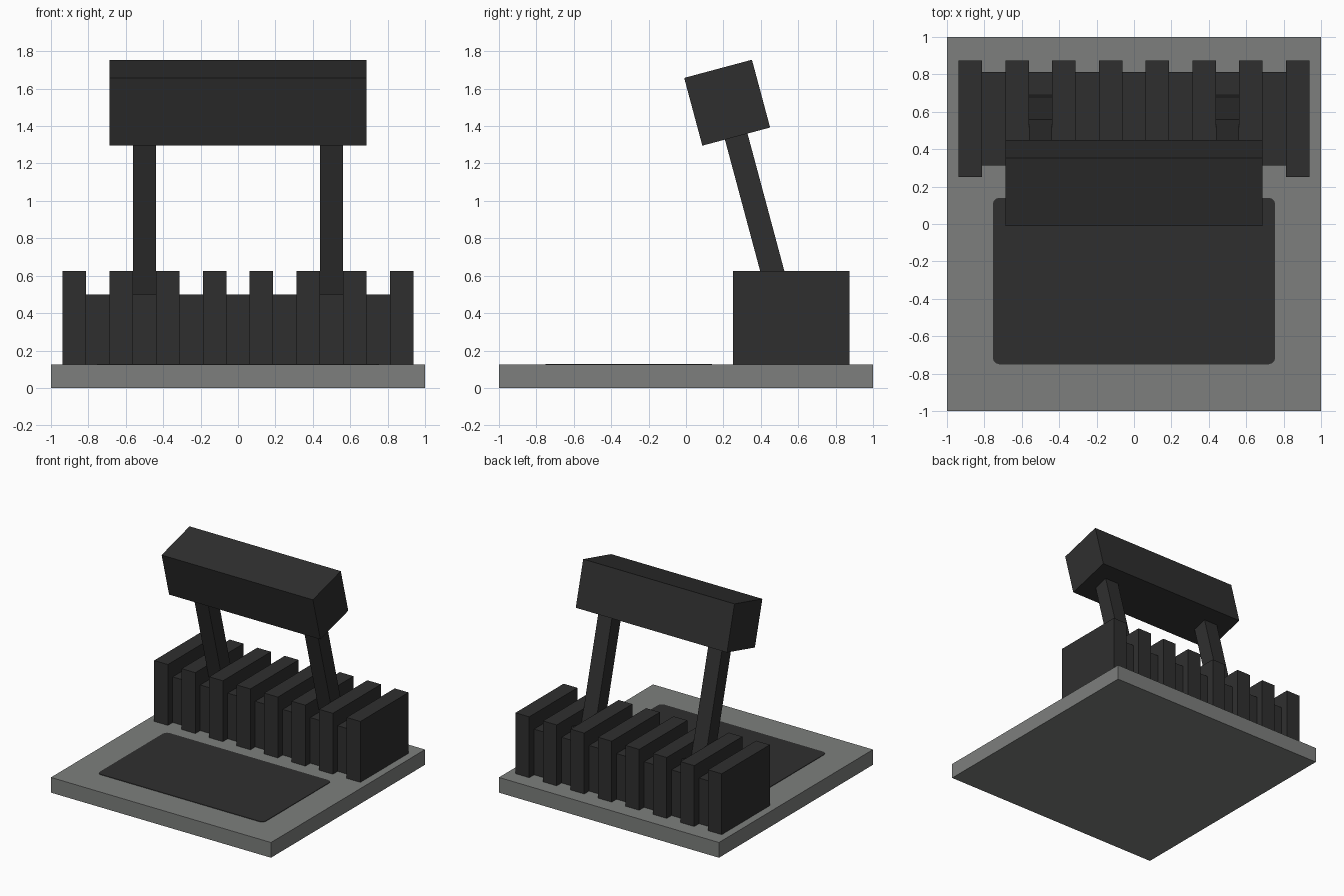
import bpy, bmesh, math
from mathutils import Matrix, Vector

if "Cube" in bpy.data.objects:
    bpy.data.objects.remove(bpy.data.objects["Cube"])


def material(name, rgb):
    m = bpy.data.materials.new(name)
    m.diffuse_color = (*rgb, 1)
    m.use_nodes = True
    m.node_tree.nodes["Principled BSDF"].inputs["Base Color"].default_value = m.diffuse_color
    return m


GREY = material("stone grey", (0.205, 0.212, 0.205))
DARK = material("charcoal", (0.028, 0.028, 0.028))
TILT = math.radians(15)
UP = Vector((0, -math.sin(TILT), math.cos(TILT)))    # direction the arms lean
BACK = Vector((0, math.cos(TILT), math.sin(TILT)))   # across the arms


def box(name, centre, size, mat, tilt=0.0):
    bm = bmesh.new()
    bmesh.ops.create_cube(bm, size=1, matrix=Matrix.Diagonal((*size, 1)))
    mesh = bpy.data.meshes.new(name)
    bm.to_mesh(mesh)
    bm.free()
    mesh.materials.append(mat)
    ob = bpy.data.objects.new(name, mesh)
    ob.location = centre
    ob.rotation_euler.x = tilt
    bpy.context.collection.objects.link(ob)
    return ob


# Base slab
box("base_slab", (0, 0, 0.0625), (2, 2, 0.125), GREY)

# Thin dark pad with rounded corners
pad = box("base_pad", (0, -0.305, 0.126), (1.51, 0.89, 0.006), DARK)
bm = bmesh.new()
bm.from_mesh(pad.data)
corners = [e for e in bm.edges if abs(e.verts[0].co.z - e.verts[1].co.z) > 0.001]
bmesh.ops.bevel(bm, geom=corners, offset=0.035, segments=3, profile=0.5, affect='EDGES')
bm.to_mesh(pad.data)
bm.free()

# Finned block: a core with eight upright fins
box("fin_core", (0, 0.5625, 0.3125), (1.625, 0.5, 0.375), DARK)
for i in range(8):
    box(f"fin_{i + 1}", (-0.875 + i * 0.25, 0.5625, 0.375), (0.125, 0.625, 0.5), DARK)

# Tilted head bar
head = Vector((0, 0.22, 1.525))
box("head_bar", head, (1.375, 0.375, 0.375), DARK, TILT)

# Leaning arms, each with a small foot behind it
arm_top = head - UP * 0.1875
for side, x in (("left", -0.5), ("right", 0.5)):
    offset = Vector((x, 0, 0))
    box(f"{side}_arm", arm_top - UP * 0.48 + offset, (0.125, 0.125, 0.96), DARK, TILT)
    foot = Vector((x, 0.68, 0.54)) - BACK * 0.0625 - UP * 0.0625
    box(f"{side}_arm_foot", foot, (0.125, 0.125, 0.125), DARK, TILT)
